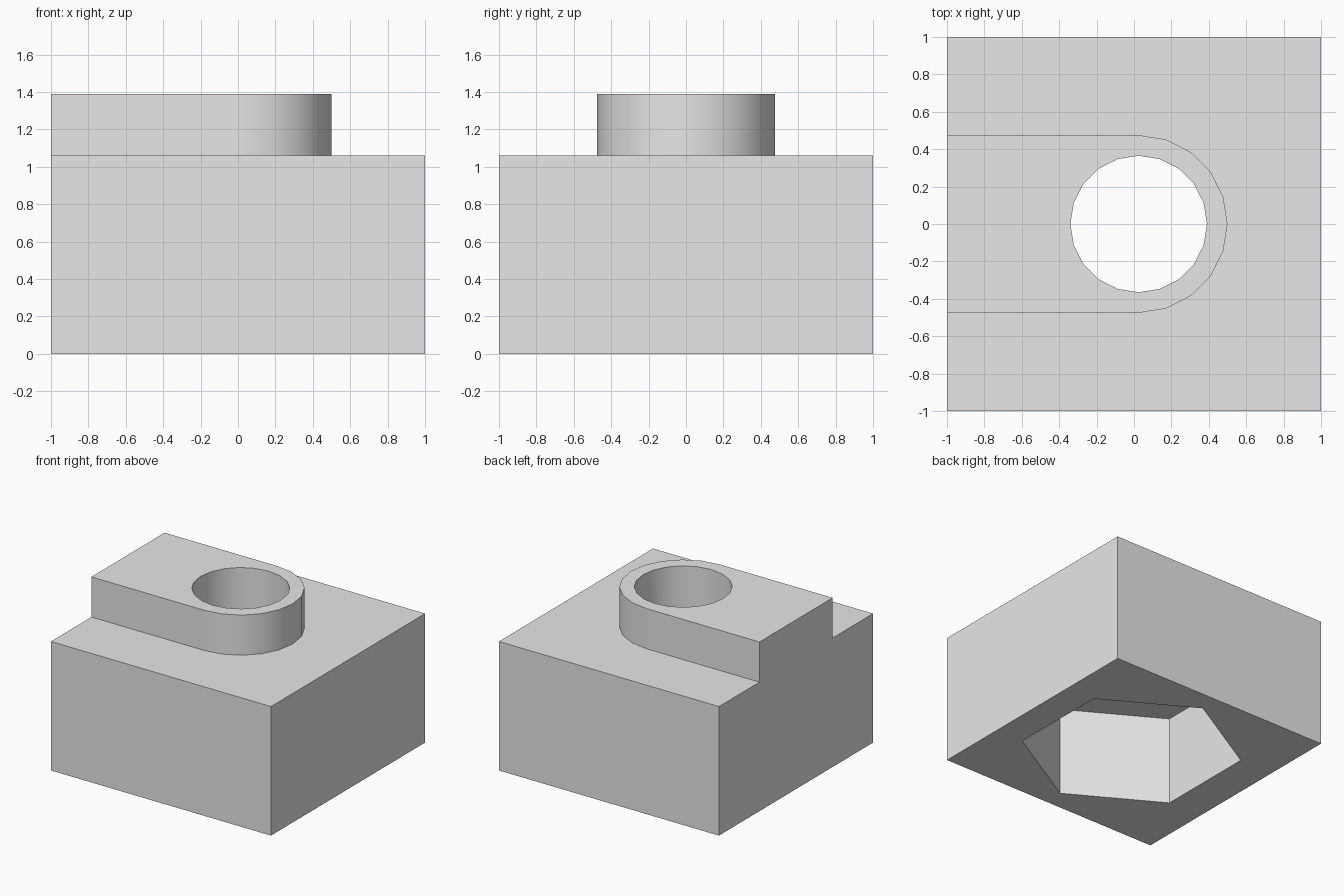
import bpy
import bmesh
from math import cos, sin, pi, radians

cube = bpy.data.objects.get("Cube")
if cube:
    bpy.data.objects.remove(cube, do_unlink=True)

# Main dimensions
CX = 0.025          # axis of the bore and the hexagonal pocket
BASE_H = 1.06
TOP = 1.39
LUG_R = 0.475
BORE_R = 0.365
HEX_R = 0.835
POCKET_H = 0.73

grey = bpy.data.materials.new("plain grey")
grey.use_nodes = True
colour = (0.8, 0.8, 0.8, 1)
grey.diffuse_color = colour
grey.node_tree.nodes["Principled BSDF"].inputs["Base Color"].default_value = colour


def arc(radius, sides, start, count):
    """Points on a circle about the bore axis."""
    return [(CX + radius * cos(start + 2 * pi * i / sides),
             radius * sin(start + 2 * pi * i / sides)) for i in range(count)]


def prism(name, outline, z0, z1):
    """Extrude a counter-clockwise outline from z0 to z1."""
    bm = bmesh.new()
    face = bm.faces.new([bm.verts.new((x, y, z0)) for x, y in outline])
    top = bmesh.ops.extrude_face_region(bm, geom=[face], use_keep_orig=True)["geom"]
    for v in top:
        if isinstance(v, bmesh.types.BMVert):
            v.co.z = z1
    bmesh.ops.recalc_face_normals(bm, faces=bm.faces)
    mesh = bpy.data.meshes.new(name)
    bm.to_mesh(mesh)
    bm.free()
    mesh.materials.append(grey)
    obj = bpy.data.objects.new(name, mesh)
    bpy.context.collection.objects.link(obj)
    return obj


def combine(target, tool, operation):
    """Apply a boolean and remove the tool object."""
    mod = target.modifiers.new(operation, 'BOOLEAN')
    mod.operation = operation
    mod.solver = 'EXACT'
    mod.object = tool
    bpy.context.view_layer.objects.active = target
    bpy.ops.object.modifier_apply(modifier=mod.name)
    bpy.data.objects.remove(tool, do_unlink=True)


# Square base block
body = prism("base_block", [(-1, -1), (1, -1), (1, 1), (-1, 1)], 0, BASE_H)

# Round-ended lug reaching the side of the block
lug_outline = ([(-1, -LUG_R), (0, -LUG_R)] + arc(LUG_R, 20, -pi / 2, 11)
               + [(0, LUG_R), (-1, LUG_R)])
combine(body, prism("lug", lug_outline, POCKET_H + 0.1, TOP), 'UNION')

# Hexagonal pocket underneath
combine(body, prism("hex_cutter", arc(HEX_R, 6, pi / 2, 6), -0.2, POCKET_H), 'DIFFERENCE')

# Round bore through the lug into the pocket
combine(body, prism("bore_cutter", arc(BORE_R, 20, 0, 20), POCKET_H - 0.2, TOP + 0.2),
        'DIFFERENCE')

# Smooth the curved walls, keep the corners crisp
bpy.ops.object.select_all(action='DESELECT')
body.select_set(True)
bpy.context.view_layer.objects.active = body
bpy.ops.object.shade_smooth_by_angle(angle=radians(30))
